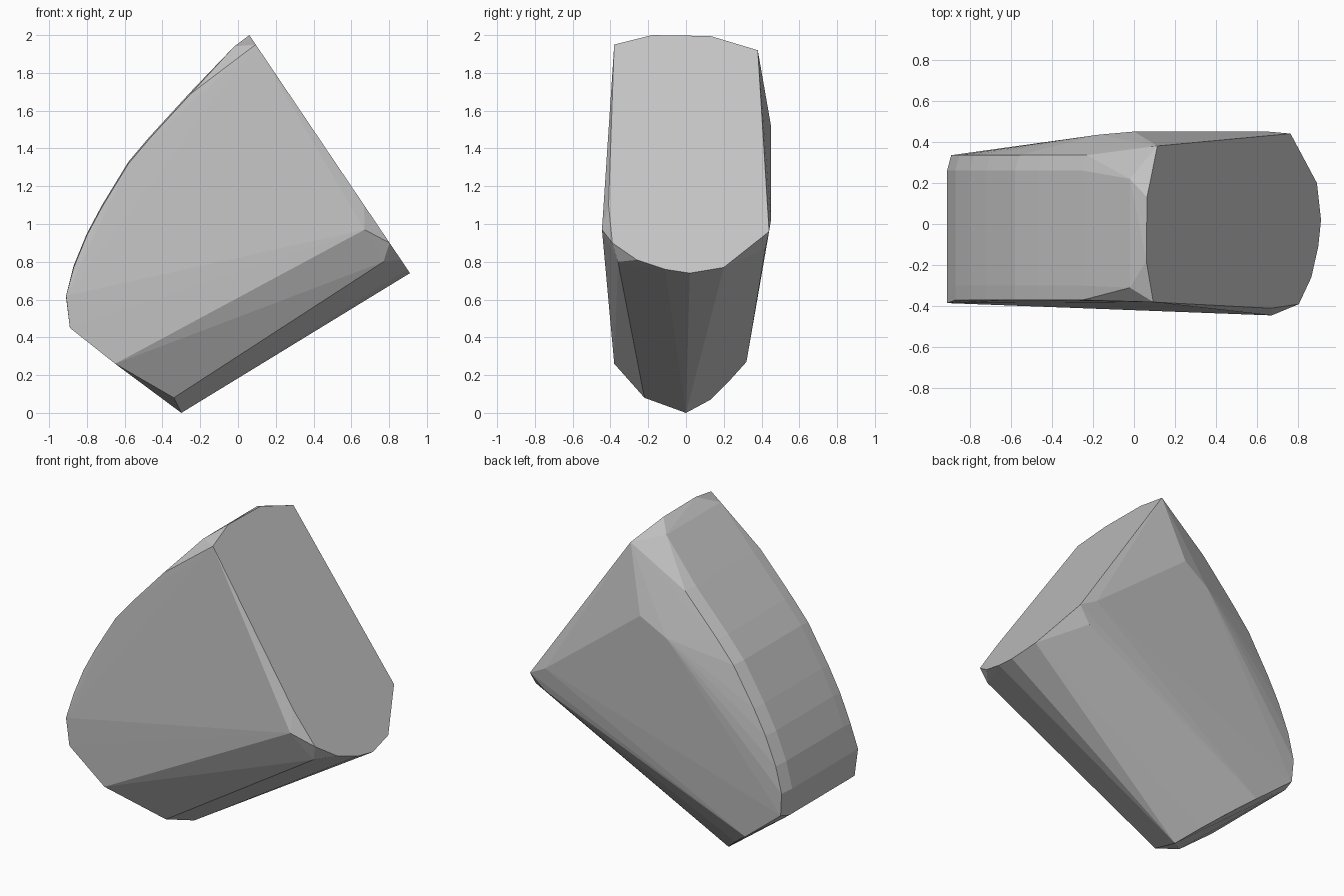
import bpy
import bmesh
from mathutils import Vector

default_cube = bpy.data.objects.get("Cube")
if default_cube:
    bpy.data.objects.remove(default_cube, do_unlink=True)


def make_material(name, value):
    material = bpy.data.materials.new(name)
    material.use_nodes = True
    colour = (value, value, value, 1.0)
    material.diffuse_color = colour
    material.node_tree.nodes["Principled BSDF"].inputs["Base Color"].default_value = colour
    return material


def on_cut(y, z):
    """Place a rim point on the slanted flat end."""
    return Vector((0.06 + (2.0 - z) * 0.675, y, z))


def build_hull(name, points, material):
    """Wrap the corner points in one faceted convex skin."""
    bm = bmesh.new()
    for point in points:
        bm.verts.new(point)
    hull = bmesh.ops.convex_hull(bm, input=bm.verts)
    unused = {g for g in hull["geom_interior"] + hull["geom_unused"]
              if isinstance(g, bmesh.types.BMVert)}
    bmesh.ops.delete(bm, geom=list(unused), context="VERTS")
    bmesh.ops.recalc_face_normals(bm, faces=bm.faces)
    mesh = bpy.data.meshes.new(name)
    bm.to_mesh(mesh)
    bm.free()
    mesh.materials.append(material)
    block = bpy.data.objects.new(name, mesh)
    bpy.context.collection.objects.link(block)
    return block


# Rim of the slanted flat end, as depth and height
cut_rim = [(-.38, 1.95), (-.18, 2), (.13, 1.995), (.38, 1.92), (.44, .96),
           (.2, .77), (.02, .74), (-.11, .76), (-.26, .81), (-.39, .9),
           (-.41, 1.1)]
points = [on_cut(y, z) for y, z in cut_rim]

# Curved upper side: each station runs from the front edge to the back edge
arc = [(-.91, .62), (-.87, .78), (-.8, .95), (-.72, 1.1), (-.58, 1.33),
       (-.47, 1.46), (-.25, 1.7)]
for x, z in arc:
    points.append(Vector((x, -.37, z - .01)))
    points.append(Vector((x, -.3, z)))
    points.append(Vector((x, .26, z)))
    points.append(Vector((x + .02, .335, z - .01)))

# Narrow crest beside the slanted end
points += [Vector((-.02, y, 1.94)) for y in (-.31, .22)]

# Lower left end and the rounded foot
points += [Vector((-.89, y, .45)) for y in (-.38, .26)]
points += [Vector(p) for p in (
    (-.91, -.385, .62), (-.88, .33, .47), (-.65, -.38, .26),
    (-.34, -.22, .08), (-.3, 0, 0), (-.38, .13, .07),
    (-.5, .23, .17), (-.63, .32, .27))]

# Widest corners of the front and back sides
points += [Vector(p) for p in (
    (.67, -.445, .97), (.77, -.36, .8),
    (0, .45, 1.52), (-.17, .435, 1.42), (.65, .45, 1.02), (.68, .42, .87))]

block = build_hull("faceted_block", points, make_material("plain grey", .55))
for polygon in block.data.polygons:
    polygon.use_smooth = False
